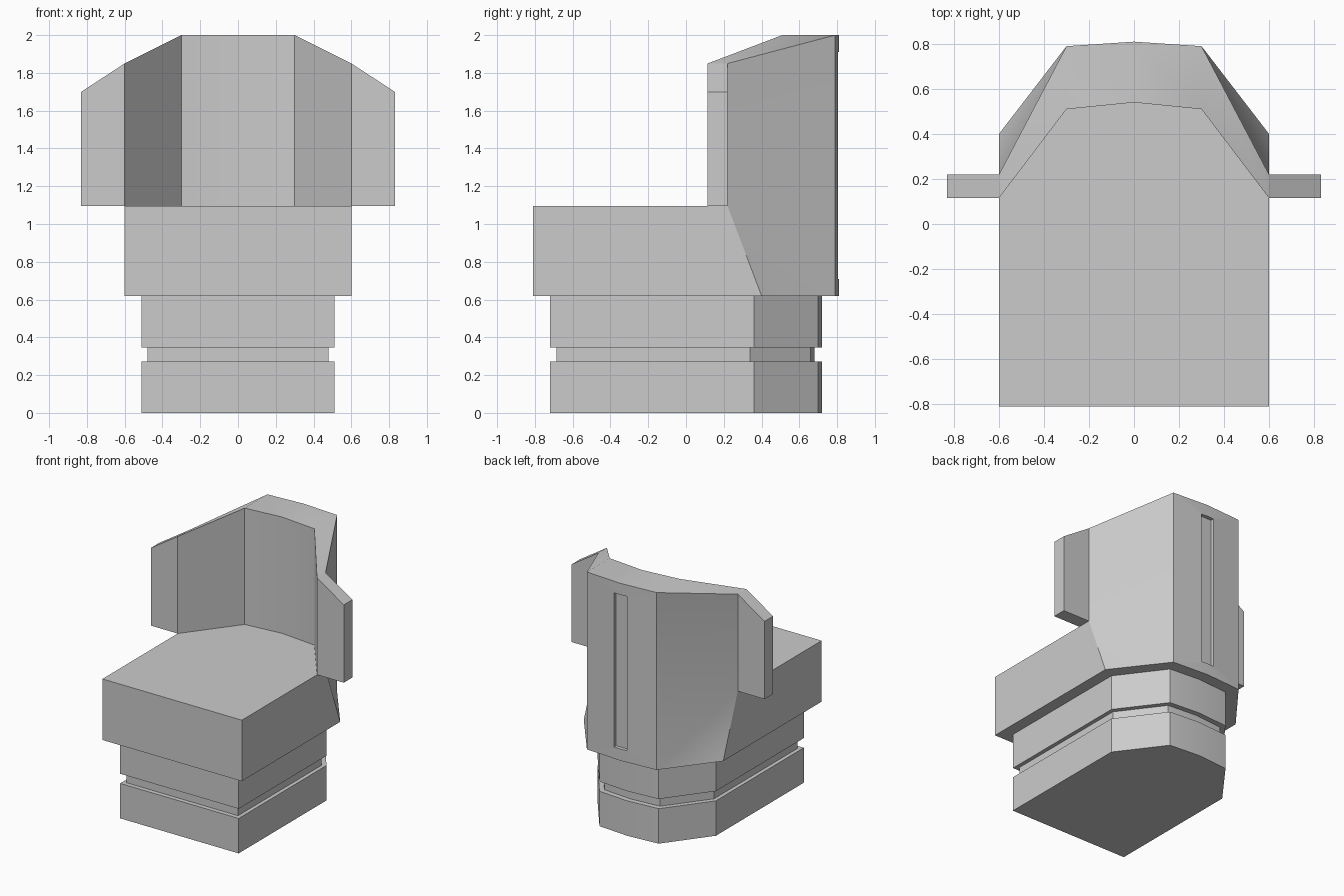
import bpy, bmesh
from math import radians

if "Cube" in bpy.data.objects:
    bpy.data.objects.remove(bpy.data.objects["Cube"])


def build(name, verts, faces):
    """Make an object from its +x half, mirrored across x = 0."""
    bm = bmesh.new()
    for side in (1, -1):
        vs = [bm.verts.new((side * x, y, z)) for x, y, z in verts]
        for f in faces:
            bm.faces.new([vs[i] for i in (f if side > 0 else f[::-1])])
    bmesh.ops.remove_doubles(bm, verts=bm.verts, dist=0.0005)
    bmesh.ops.recalc_face_normals(bm, faces=bm.faces)
    mesh = bpy.data.meshes.new(name)
    bm.to_mesh(mesh)
    bm.free()
    ob = bpy.data.objects.new(name, mesh)
    bpy.context.collection.objects.link(ob)
    bpy.ops.object.select_all(action='DESELECT')
    ob.select_set(True)
    bpy.context.view_layer.objects.active = ob
    bpy.ops.object.shade_smooth_by_angle(angle=radians(30))
    return ob


# Pedestal: half outline stacked in levels, with a groove around the middle
wide = [(0, -.72), (.51, -.72), (.51, .36), (.255, .70), (0, .72)]
slim = [(0, -.685), (.48, -.685), (.48, .34), (.24, .66), (0, .68)]
levels = [(wide, 0), (wide, .272), (slim, .272), (slim, .347), (wide, .347), (wide, .62)]
verts = [(x, y, z) for outline, z in levels for x, y in outline]
n = len(wide)
faces = [(r * n + i, r * n + i + 1, (r + 1) * n + i + 1, (r + 1) * n + i)
         for r in range(len(levels) - 1) for i in range(n - 1)]
faces += [tuple(range(n))[::-1], tuple(range(len(verts) - n, len(verts)))]
build("pedestal", verts, faces)

# Seat block and tall backrest in one shell, with a recessed slot in the back
B, S, W, T = .62, 1.095, 1.85, 2.0
y0, y1, lo, hi = .806, .78, .71, 1.91
verts = [
    (0, -.81, B), (.6, -.81, B), (.6, .4, B), (.3, .79, B), (0, .81, B),        # 0-4 underside
    (0, -.81, S), (.6, -.81, S), (.6, .115, S), (.3, .51, S), (0, .54, S),      # 5-9 seat top
    (.6, .22, S),                                                               # 10 wing foot
    (.6, .115, W), (.3, .51, T), (0, .54, T),                                   # 11-13 inner rim
    (.6, .22, W), (.3, .79, T), (0, .81, T),                                    # 14-16 outer rim
    (0, .81, lo), (.055, y0, lo), (.055, y0, hi), (0, .81, hi),                 # 17-20 slot mouth
    (0, y1, lo), (.055, y1, lo), (.055, y1, hi), (0, y1, hi),                   # 21-24 slot floor
]
faces = [
    (4, 3, 2, 1, 0), (0, 1, 6, 5), (1, 2, 10, 7, 6), (5, 6, 7, 8, 9),
    (2, 3, 10), (10, 3, 15, 14),
    (3, 4, 17, 18, 19, 20, 16, 15),
    (17, 21, 22, 18), (18, 22, 23, 19), (19, 23, 24, 20), (21, 24, 23, 22),
    (11, 14, 15, 12), (12, 15, 16, 13),
    (7, 11, 12, 8), (8, 12, 13, 9),
]
build("seat_and_backrest", verts, faces)

# Side wings, open where they meet the backrest
profile = [(.6, S), (.83, S), (.83, 1.70), (.6, W)]
verts = [(x, y, z) for y in (.115, .22) for x, z in profile]
faces = [(0, 1, 2, 3), (7, 6, 5, 4), (1, 0, 4, 5), (2, 1, 5, 6), (3, 2, 6, 7)]
build("side_wings", verts, faces)
